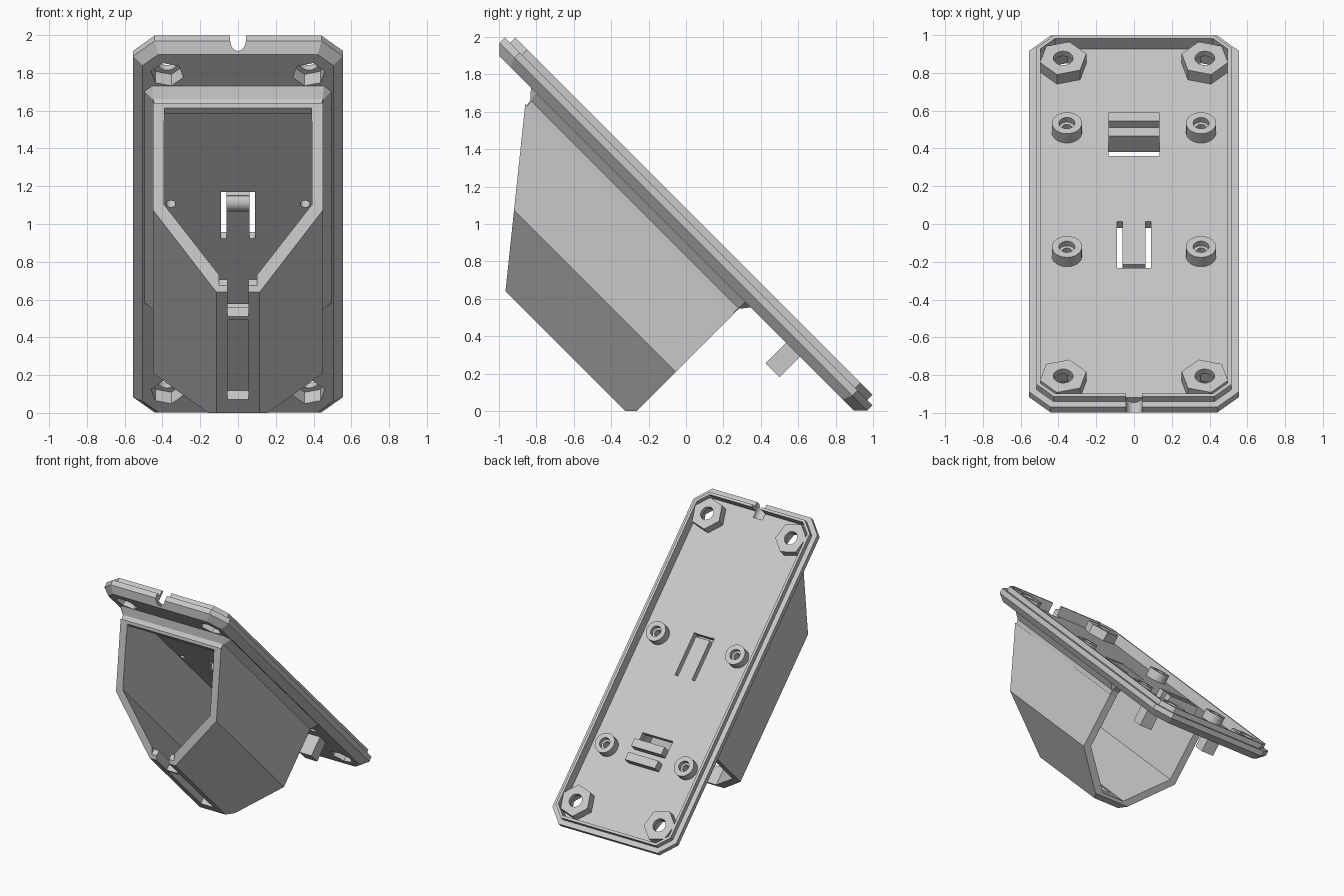
import bpy, bmesh, math

if "Cube" in bpy.data.objects:
    bpy.data.objects.remove(bpy.data.objects["Cube"])

grey = bpy.data.materials.new("light_grey_plastic")
grey.use_nodes = True
grey.diffuse_color = (0.58, 0.58, 0.58, 1)
grey.node_tree.nodes["Principled BSDF"].inputs["Base Color"].default_value = grey.diffuse_color
R = math.sqrt(0.5)


def tilt(x, u, n):
    """Plate frame (across, up the plate, out of the plate) to world."""
    return (x, (n - u) * R, 1 + (u + n) * R)


def loft(name, rings, place=tilt):
    """Closed solid through rings of equal point count."""
    bm = bmesh.new()
    loops = [[bm.verts.new(place(*p)) for p in ring] for ring in rings]
    for a, b in zip(loops, loops[1:]):
        for i in range(len(a)):
            j = (i + 1) % len(a)
            bm.faces.new((a[i], a[j], b[j], b[i]))
    bm.faces.new(loops[0])
    bm.faces.new(loops[-1])
    bmesh.ops.recalc_face_normals(bm, faces=bm.faces)
    mesh = bpy.data.meshes.new(name)
    bm.to_mesh(mesh)
    bm.free()
    mesh.materials.append(grey)
    obj = bpy.data.objects.new(name, mesh)
    bpy.context.collection.objects.link(obj)
    return obj


def octagon(hx, u0, u1, c, n):
    """Rectangle with chamfered corners at height n."""
    return [(hx, u0 + c, n), (hx, u1 - c, n), (hx - c, u1, n), (c - hx, u1, n),
            (-hx, u1 - c, n), (-hx, u0 + c, n), (c - hx, u0, n), (hx - c, u0, n)]


def box(name, x0, x1, u0, u1, n0, n1, place=tilt):
    return loft(name, [[(x0, u0, n), (x1, u0, n), (x1, u1, n), (x0, u1, n)]
                       for n in (n0, n1)], place)


def post(name, x, u, r, n0, n1, sides=24, turn=0.0):
    """Upright prism standing on the plate."""
    angles = [turn + math.tau * i / sides for i in range(sides)]
    return loft(name, [[(x + r * math.cos(a), u + r * math.sin(a), n) for a in angles]
                       for n in (n0, n1)])


def rod(name, axis, c0, n, r, a0, a1):
    """Cylinder along x, centred on u = c0, or along u, centred on x = c0."""
    ring = [(r * math.cos(math.tau * i / 24), r * math.sin(math.tau * i / 24)) for i in range(24)]
    if axis == "x":
        return loft(name, [[(a, c0 + p, n + q) for p, q in ring] for a in (a0, a1)])
    return loft(name, [[(c0 + p, a, n + q) for p, q in ring] for a in (a0, a1)])


def combine(obj, other, operation="DIFFERENCE"):
    mod = obj.modifiers.new("shape", "BOOLEAN")
    mod.operation, mod.solver, mod.object = operation, "EXACT", other
    other.hide_render = True
    bpy.ops.object.select_all(action="DESELECT")
    bpy.context.view_layer.objects.active = obj
    obj.select_set(True)
    bpy.ops.object.modifier_apply(modifier=mod.name)
    bpy.data.objects.remove(other)


# Tray: chamfered underside, stepped edge, thin raised lip, sunken floor
L, W, FLOOR, UNDER = 1.39, 0.555, -0.02, -0.07
steps = [(0.05, UNDER), (0, -0.02), (0, 0.02), (0.04, 0.02), (0.04, 0.06), (0.06, 0.06), (0.06, FLOOR)]
plate = loft("tray_plate", [octagon(W - d, d - L, L - d, 0.113 - 0.586 * d, n) for d, n in steps])

# Corner nut bosses and round standoffs
corners = [(sx, su) for sx in (-1, 1) for su in (-1, 1)]
standoffs = [(sx * 0.355, u) for sx in (-1, 1) for u in (0.22, -0.706)]
for sx, su in corners:
    turn = math.radians(15 * sx)
    combine(plate, post("nut_boss", sx * 0.375, su * 1.19, 0.127, -0.04, 0.052, 6, turn), "UNION")
for x, u in standoffs:
    combine(plate, post("standoff", x, u, 0.08, -0.04, 0.05), "UNION")

# Nut pockets, bolt holes and standoff holes
for sx, su in corners:
    turn = math.radians(15 * sx)
    combine(plate, post("pocket", sx * 0.375, su * 1.19, 0.088, -0.2, 0.015, 6, turn))
    combine(plate, post("bolt_hole", sx * 0.375, su * 1.19, 0.052, -0.1, 0.2))
for x, u in standoffs:
    combine(plate, post("screw_hole", x, u, 0.042, 0.015, 0.2))
    combine(plate, post("pilot_hole", x, u, 0.026, -0.2, 0.1, 12))

# Cable notch in the top edge
combine(plate, rod("notch", "u", 0, -0.015, 0.042, 1.28, 1.5))
combine(plate, box("notch_top", -0.042, 0.042, 1.28, 1.5, -0.015, 0.2))

# U-shaped slot around the spring tab
for sx in (-1, 1):
    x0, x1 = sorted((sx * 0.062, sx * 0.09))
    combine(plate, box("tab_slot", x0, x1, -0.04, 0.31, -0.2, 0.1))
combine(plate, box("tab_end_slot", -0.08, 0.08, 0.285, 0.308, -0.2, 0.1))
catch = rod("spring_tab_catch", "x", 0.23, -0.065, 0.05, -0.06, 0.06)
combine(catch, box("catch_trim", -0.2, 0.2, 0, 0.5, -0.04, 0.2))

# Strap slot with its two bars
combine(plate, box("strap_slot", -0.135, 0.135, -0.608, -0.53, -0.2, 0.1))
bars = [box("strap_bar_%d" % i, -0.135, 0.135, u - 0.063, u, -0.06, 0.05)
        for i, u in enumerate((-0.608, -0.721))]

# Prongs under the lower end
prongs = [box("prong_" + s, min(a, b), max(a, b), -0.933, -0.827, -0.226, -0.05)
          for s, a, b in (("left", 0.25, 0.36), ("right", -0.25, -0.36))]


# Holster: tapered trough below the plate with a slanted mouth
def section(side, top, shoulder, foot, bottom, mouth):
    pts = [(side, top), (side, shoulder), (foot, bottom), (-foot, bottom), (-side, shoulder), (-side, top)]
    return [(x, mouth(n), n) for x, n in pts]


def slant(n):
    return 0.428 + 0.809 * (n + 0.937)


outer = (0.45, -0.155, -0.598, 0.115, -0.937)
holster = loft("holster", [section(*outer, lambda n: -0.52), section(*outer, slant)])
collar = loft("collar", [octagon(0.447, -0.517, 1.047, 0.004, -0.168),
                         octagon(0.451, -0.521, 1.056, 0.004, -0.12),
                         octagon(0.495, -0.56, 1.103, 0.04, UNDER),
                         octagon(0.495, -0.56, 1.103, 0.04, -0.06)])
combine(holster, collar, "UNION")

# Hollow inside, open at both ends, with a small brow over the mouth
for grow, top, end in ((0, -0.175, 2), (0.003, 0.0, 1.0)):
    inner = (0.388 + grow, top, -0.573 - grow, 0.097 + grow, -0.864 - grow)
    hollow = loft("hollow", [section(*inner, lambda n: -1 - grow), section(*inner, lambda n: end)])
    combine(holster, hollow)

# Slots in the holster floor and the flat foot
combine(holster, box("mouth_slot", -0.055, 0.055, 0.244, 1, -1.1, -0.8))
combine(holster, box("mouth_step", -0.1, 0.1, 0.45, 1, -0.91, -0.8))
combine(holster, box("floor_slot", -0.056, 0.056, -0.378, 0.22, -1.1, -0.79))
combine(holster, box("foot_trim", -2, 2, -2, 2, -1, 0, lambda x, y, z: (x, y, z)))

# Smooth round walls, keep edges crisp
for obj in [plate, catch, holster] + bars + prongs:
    bpy.ops.object.select_all(action="DESELECT")
    bpy.context.view_layer.objects.active = obj
    obj.select_set(True)
    bpy.ops.object.shade_smooth_by_angle(angle=math.radians(25))
